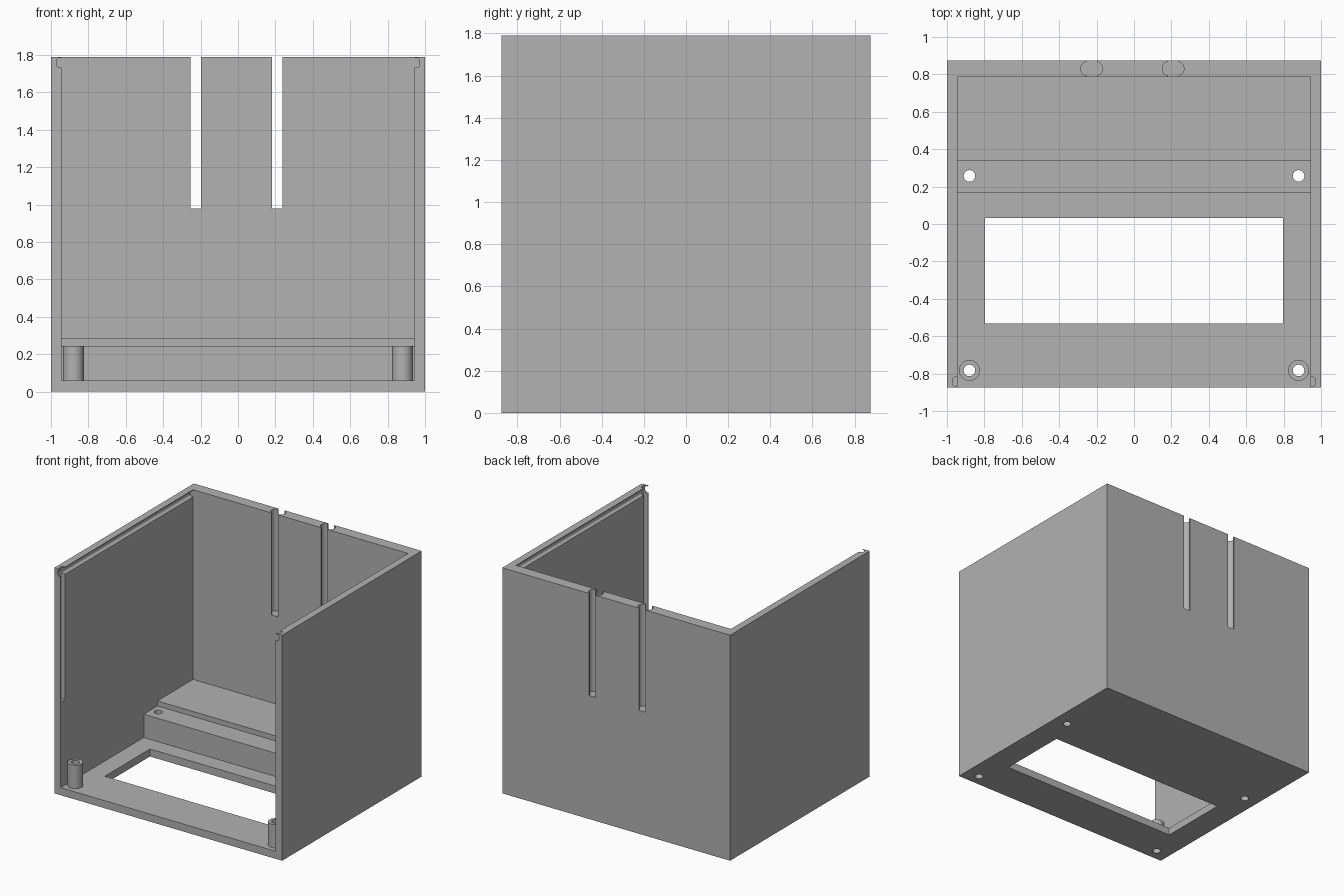
import bpy, bmesh
from math import cos, sin, pi
from mathutils import Vector

if "Cube" in bpy.data.objects:
    bpy.data.objects.remove(bpy.data.objects["Cube"], do_unlink=True)

grey = bpy.data.materials.new("plain grey")
grey.use_nodes = True
grey.diffuse_color = (0.445, 0.445, 0.445, 1)
grey.node_tree.nodes["Principled BSDF"].inputs["Base Color"].default_value = grey.diffuse_color

W, D, H = 1.0, 0.875, 1.79        # half width, half depth, height
IN_X, IN_BACK = 0.944, 0.785      # inner faces of the walls
FLOOR, LEDGE, SHELF = 0.06, 0.245, 0.285


def prism(name, profile, axis, lo, hi):
    """Extrude a 2D profile along x, y or z between lo and hi."""
    place = {"x": lambda a, b, t: (t, a, b),
             "y": lambda a, b, t: (a, t, b),
             "z": lambda a, b, t: (a, b, t)}[axis]
    bm = bmesh.new()
    face = bm.faces.new([bm.verts.new(place(a, b, lo)) for a, b in profile])
    ext = bmesh.ops.extrude_face_region(bm, geom=[face])
    moved = [g for g in ext["geom"] if isinstance(g, bmesh.types.BMVert)]
    bmesh.ops.translate(bm, verts=moved, vec=Vector(place(0, 0, hi - lo)))
    bmesh.ops.recalc_face_normals(bm, faces=bm.faces)
    mesh = bpy.data.meshes.new(name)
    bm.to_mesh(mesh)
    bm.free()
    mesh.materials.append(grey)
    obj = bpy.data.objects.new(name, mesh)
    bpy.context.collection.objects.link(obj)
    return obj


def rect(x0, x1, y0, y1):
    return [(x0, y0), (x1, y0), (x1, y1), (x0, y1)]


def rounded(cx, cy, hx, hy, r, steps=6):
    """Rectangle with rounded corners; r equal to hx and hy gives a circle."""
    pts = []
    for q, (sx, sy) in enumerate([(1, 1), (-1, 1), (-1, -1), (1, -1)]):
        for i in range(steps):
            a = (q + (i + 0.5) / steps) * pi / 2
            pts.append((cx + sx * (hx - r) + r * cos(a), cy + sy * (hy - r) + r * sin(a)))
    return pts


def circle(cx, cy, r):
    return rounded(cx, cy, r, r, r)


def cut(target, cutter):
    """Subtract the cutter from the target, then delete the cutter."""
    cutter.hide_render = True
    mod = target.modifiers.new("cut", "BOOLEAN")
    mod.operation, mod.solver, mod.object = "DIFFERENCE", "EXACT", cutter
    bpy.context.view_layer.objects.active = target
    bpy.ops.object.modifier_apply(modifier=mod.name)
    bpy.data.objects.remove(cutter, do_unlink=True)


def smooth(obj):
    bpy.ops.object.select_all(action="DESELECT")
    obj.select_set(True)
    bpy.context.view_layer.objects.active = obj
    bpy.ops.object.shade_smooth_by_angle(angle=pi / 6)


# Case: solid block with a stepped cavity open at the front and top
case = prism("case", rect(-W, W, -D, D), "z", 0, H)
cavity = [(-1.2, FLOOR), (0.167, FLOOR), (0.167, LEDGE), (0.338, LEDGE),
          (0.338, SHELF), (IN_BACK, SHELF), (IN_BACK, 2), (-1.2, 2)]
cut(case, prism("cavity_cutter", cavity, "x", -IN_X, IN_X))

# Floor window
cut(case, prism("window_cutter", rect(-0.796, 0.796, -0.533, 0.033), "z", -0.1, 0.15))

# Back wall slots, each with a wider channel inside the wall
for x in (-0.227, 0.209):
    cut(case, prism("slot_cutter", rect(x - 0.028, x + 0.028, 0.7, 1), "z", 0.98, 2))
    cut(case, prism("channel_cutter", rounded(x, 0.83, 0.058, 0.037, 0.035), "z", 0.98, 2))

# Lipped grooves along the top and front edges of the side walls
for side in (-1, 1):
    x = side * IN_X
    cut(case, prism("top_groove_cutter",
                    rounded(x, H - 0.031, 0.027, 0.026, 0.018), "y", -1, IN_BACK))
    cut(case, prism("front_groove_cutter",
                    rounded(x, -D + 0.031, 0.027, 0.026, 0.018), "z", 0.74, 2))

# Screw holes and front posts
for side, label in ((1, "left"), (-1, "right")):
    x = side * 0.88
    post = prism(label + "_post", circle(x, -0.783, 0.056), "z", FLOOR, LEDGE)
    for target, y in ((case, 0.257), (case, -0.783), (post, -0.783)):
        cut(target, prism("hole_cutter", circle(x, y, 0.031), "z", -0.1, 0.5))
    smooth(post)
smooth(case)
